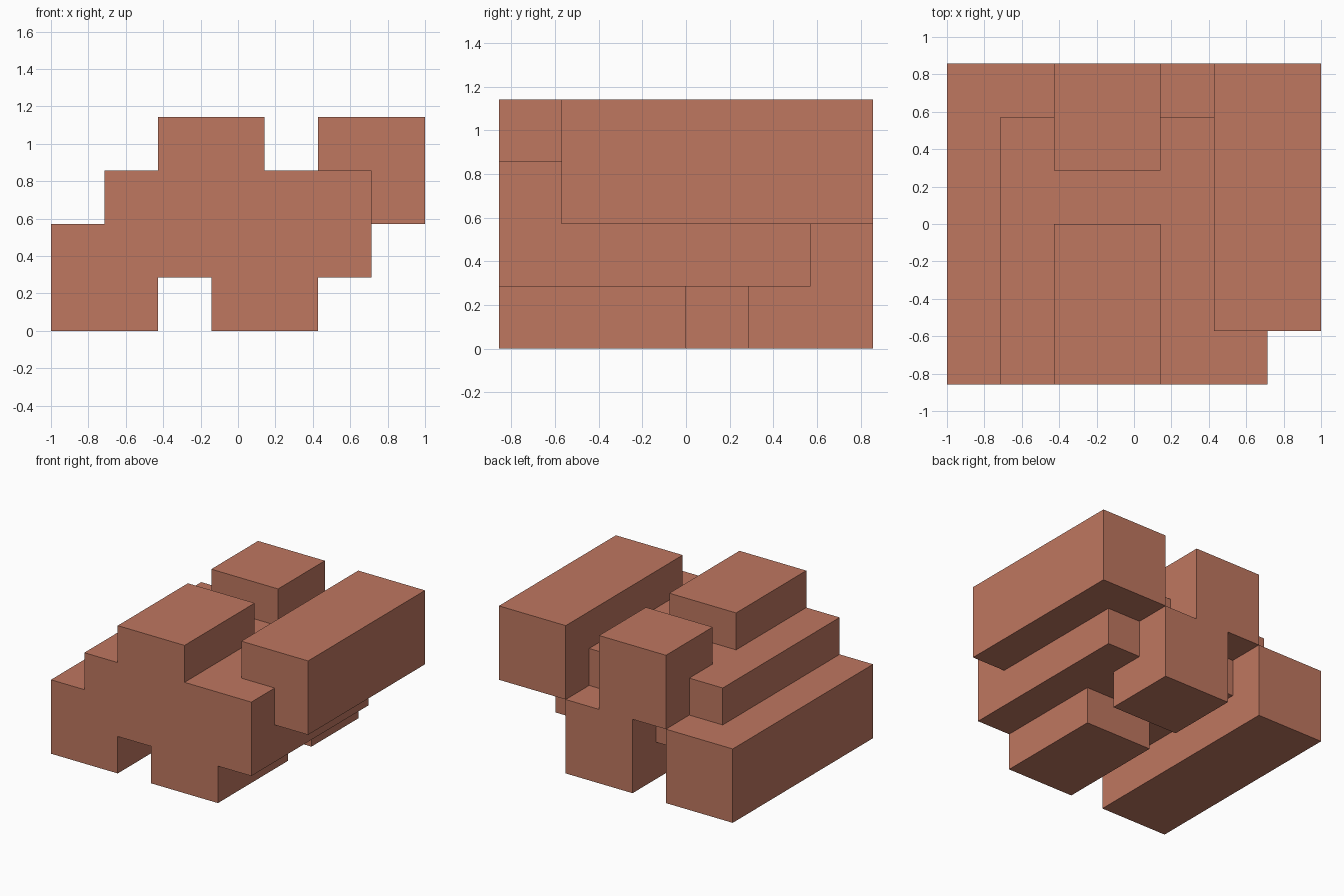
import bpy
import bmesh
import math
from mathutils import Vector

if "Cube" in bpy.data.objects:
    bpy.data.objects.remove(bpy.data.objects["Cube"])

U = 2 / 7  # one grid cell; the whole assembly fits 7 x 6 x 4 cells

# Interlocking blocks as cell ranges: (x0, x1), (y0, y1), (z0, z1)
blocks = [
    ((1, 6), (0, 5), (1, 3)),   # central body
    ((0, 2), (0, 6), (0, 2)),   # long lower left bar
    ((5, 7), (1, 6), (2, 4)),   # long upper right bar
    ((2, 4), (0, 3), (3, 4)),   # front top block
    ((3, 5), (0, 3), (0, 1)),   # front bottom block
    ((2, 4), (4, 6), (2, 4)),   # rear post, upper half
    ((3, 5), (4, 6), (0, 2)),   # rear post, lower half
]

# Fused set of filled cells
filled = {(x, y, z) for bx, by, bz in blocks
          for x in range(*bx) for y in range(*by) for z in range(*bz)}

bm = bmesh.new()
corners = {}


def corner(p):
    key = tuple(round(c) for c in p)
    if key not in corners:
        x, y, z = key
        corners[key] = bm.verts.new(((x - 3.5) * U, (y - 3) * U, z * U))
    return corners[key]


# Outer skin: one face wherever a filled cell meets an empty one
for cell in sorted(filled):
    centre = Vector(cell) + Vector((0.5, 0.5, 0.5))
    for axis in range(3):
        for sign in (-1, 1):
            n = Vector((0, 0, 0))
            n[axis] = sign
            if tuple(round(c) for c in Vector(cell) + n) in filled:
                continue
            a = Vector((0, 0, 0))
            a[(axis + 1) % 3] = 0.5
            b = n.cross(a)
            mid = centre + n * 0.5
            bm.faces.new([corner(mid + q) for q in (-a - b, a - b, a + b, b - a)])

# Merge the coplanar cells into clean flat faces
bmesh.ops.dissolve_limit(bm, angle_limit=math.radians(1),
                         verts=bm.verts[:], edges=bm.edges[:])

mesh = bpy.data.meshes.new("interlocking_blocks")
bm.to_mesh(mesh)
bm.free()

clay = bpy.data.materials.new("terracotta")
clay.diffuse_color = (0.52, 0.184, 0.117, 1)
clay.use_nodes = True
clay.node_tree.nodes["Principled BSDF"].inputs["Base Color"].default_value = clay.diffuse_color
mesh.materials.append(clay)
obj = bpy.data.objects.new("interlocking_blocks", mesh)
bpy.context.collection.objects.link(obj)
